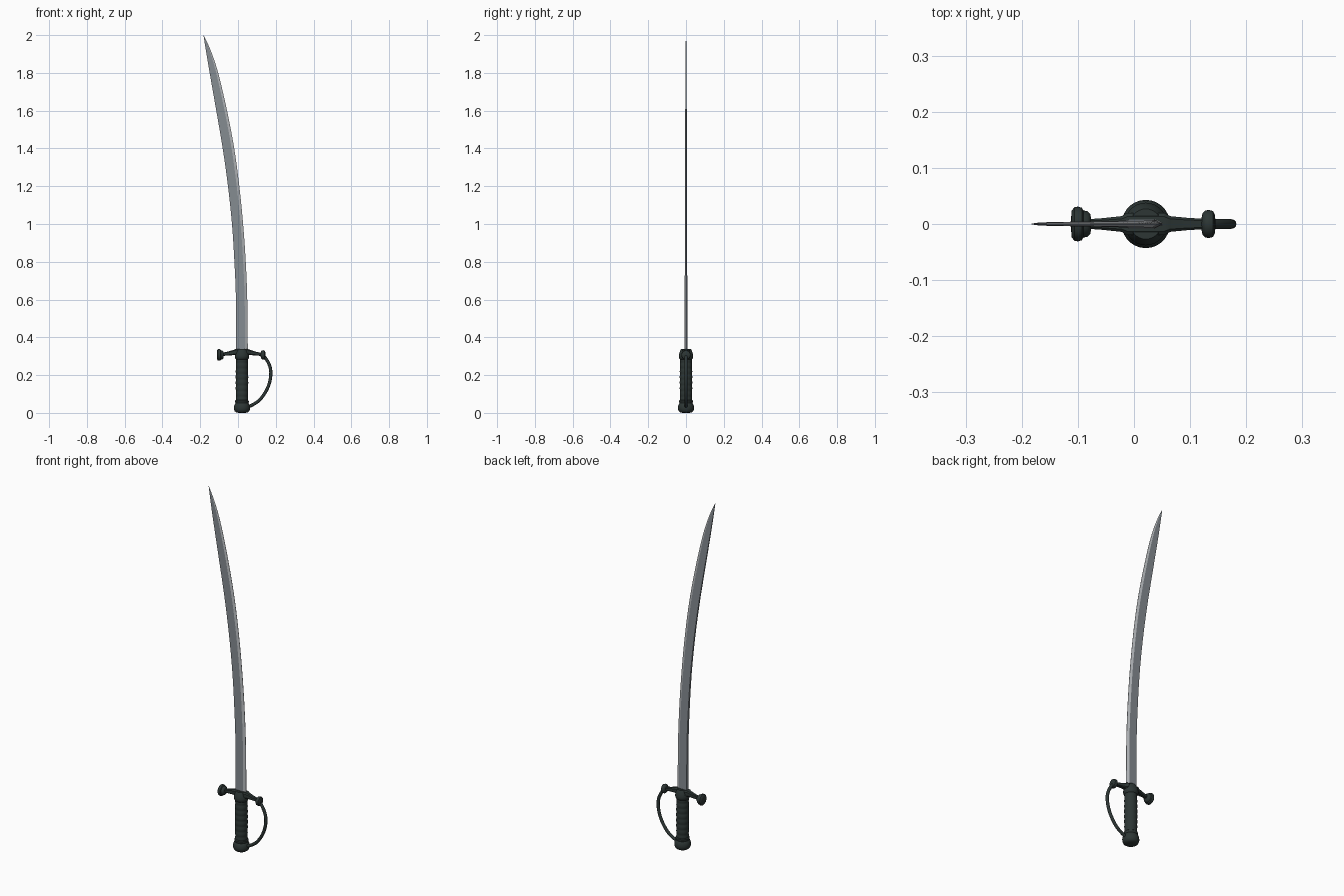
import bpy, bmesh, math
from mathutils import Matrix, Vector

if "Cube" in bpy.data.objects:
    bpy.data.objects.remove(bpy.data.objects["Cube"])


def material(name, rgb):
    m = bpy.data.materials.new(name)
    m.diffuse_color = (*rgb, 1)
    m.use_nodes = True
    m.node_tree.nodes["Principled BSDF"].inputs["Base Color"].default_value = m.diffuse_color
    return m


STEEL = material("steel grey", (0.235, 0.26, 0.285))
EDGE = material("polished edge", (0.46, 0.48, 0.50))
DARK = material("dark green black", (0.026, 0.037, 0.035))
CX = 0.021  # grip axis


def finish(name, bm, mat, angle=35):
    bmesh.ops.recalc_face_normals(bm, faces=bm.faces)
    me = bpy.data.meshes.new(name)
    bm.to_mesh(me)
    bm.free()
    me.materials.append(mat)
    ob = bpy.data.objects.new(name, me)
    bpy.context.collection.objects.link(ob)
    bpy.ops.object.select_all(action='DESELECT')
    ob.select_set(True)
    bpy.context.view_layer.objects.active = ob
    bpy.ops.object.shade_smooth_by_angle(angle=math.radians(angle))
    return ob


def loft(name, rings, mat, angle=35):
    """Skin a list of equal-length closed rings and cap both ends."""
    bm = bmesh.new()
    vs = [[bm.verts.new(p) for p in r] for r in rings]
    n = len(vs[0])
    for a, b in zip(vs, vs[1:]):
        for i in range(n):
            j = (i + 1) % n
            bm.faces.new((a[i], a[j], b[j], b[i]))
    bm.faces.new(vs[0][::-1])
    bm.faces.new(vs[-1])
    return finish(name, bm, mat, angle)


def lathe(name, profile, origin, along_x=False, n=28):
    """Revolve (radius, distance) pairs around z, or around x."""
    rot = Matrix.Rotation(math.pi / 2, 3, 'Y') if along_x else Matrix.Identity(3)
    o = Vector(origin)
    rings = [[o + rot @ Vector((r * math.cos(math.tau * i / n),
                                r * math.sin(math.tau * i / n), d))
              for i in range(n)] for r, d in profile]
    return loft(name, rings, DARK, 40)


def smooth_path(pts, steps=5):
    """Catmull-Rom through tuples of any size."""
    p = [pts[0]] + pts + [pts[-1]]
    out = []
    for k in range(1, len(p) - 2):
        for s in range(steps):
            t = s / steps
            out.append(tuple(0.5 * (2 * b + (c - a) * t + (2*a - 5*b + 4*c - d) * t*t
                                    + (3*b - a - 3*c + d) * t**3)
                             for a, b, c, d in zip(*p[k - 1:k + 3])))
    return out + [pts[-1]]


# Curved blade: z, spine x (concave), edge x (convex), half thickness
stations = [(0.32, -0.010, 0.052, 0.0085), (0.60, -0.011, 0.049, 0.0072),
            (0.80, -0.019, 0.041, 0.0063), (1.00, -0.032, 0.027, 0.0056),
            (1.20, -0.053, 0.007, 0.005), (1.40, -0.081, -0.020, 0.0045),
            (1.60, -0.115, -0.058, 0.004), (1.80, -0.150, -0.105, 0.0033),
            (1.92, -0.170, -0.145, 0.0024), (2.00, -0.183, -0.182, 0.0005)]
rings = []
for z, s, e, h in smooth_path(stations, 4):
    b = s + (e - s) * 0.77  # start of the ground bevel
    rings.append([(s, -h, z), (b, -h, z), (e, -h * 0.12, z),
                  (e, h * 0.12, z), (b, h, z), (s, h, z)])
blade = loft("blade", rings, STEEL, 10)
# Polished bevel along the convex edge
blade.data.materials.append(EDGE)
for f in blade.data.polygons:
    if f.normal.x > 0.2 and abs(f.normal.z) < 0.9:
        f.material_index = 1

# Ridged grip
ridges, z0, z1 = 8, 0.055, 0.295
prof = []
for i in range(ridges * 6 + 1):
    t = i / (ridges * 6)
    swell = 0.0300 + 0.0015 * math.sin(math.pi * t)
    prof.append((swell + 0.002 * abs(math.sin(math.pi * ridges * t)), z0 + (z1 - z0) * t))
lathe("grip", prof, (CX, 0, 0))

# Pommel
lathe("pommel", [(0.015, 0.0), (0.030, 0.002), (0.038, 0.008), (0.042, 0.018),
                 (0.043, 0.028), (0.041, 0.040), (0.037, 0.048), (0.034, 0.052),
                 (0.036, 0.056), (0.036, 0.064), (0.031, 0.069)], (CX, 0, 0))

# Collar under the guard
lathe("collar", [(0.030, 0.282), (0.035, 0.286), (0.038, 0.296), (0.038, 0.306),
                 (0.034, 0.320), (0.030, 0.331), (0.027, 0.337)], (CX, 0, 0))

# Crossguard bar: x, half width y, half height z, centre z
bar = [(-0.092, 0.008, 0.008, 0.309), (-0.060, 0.010, 0.010, 0.313),
       (-0.022, 0.014, 0.014, 0.320), (-0.012, 0.020, 0.016, 0.322),
       (0.054, 0.020, 0.016, 0.322), (0.064, 0.014, 0.014, 0.320),
       (0.095, 0.011, 0.010, 0.314), (0.128, 0.009, 0.008, 0.309)]
rings = []
for x, w, h, z in bar:
    c = 0.35
    rings.append([(x, sy * w * a, z + sz * h * b) for sy, sz, a, b in (
        (1, 1, 1, 1 - c), (1, 1, 1 - c, 1), (-1, 1, 1 - c, 1), (-1, 1, 1, 1 - c),
        (-1, -1, 1, 1 - c), (-1, -1, 1 - c, 1), (1, -1, 1 - c, 1), (1, -1, 1, 1 - c))])
loft("crossguard", rings, DARK, 30)

# Button ends of the crossguard
lathe("left_button", [(0.012, -0.112), (0.024, -0.111), (0.030, -0.106), (0.031, -0.100),
                      (0.029, -0.093), (0.024, -0.090), (0.023, -0.083),
                      (0.018, -0.078), (0.008, -0.076)], (0, 0, 0.307), True)
lathe("right_button", [(0.008, 0.120), (0.019, 0.122), (0.024, 0.127), (0.025, 0.134),
                       (0.023, 0.141), (0.017, 0.144), (0.008, 0.145)], (0, 0, 0.307), True)

# Knuckle bow: round bar from the right button to the pommel
path = smooth_path([(0.134, 0.304), (0.152, 0.281), (0.168, 0.248), (0.174, 0.212),
                    (0.168, 0.165), (0.150, 0.118), (0.118, 0.072), (0.085, 0.047),
                    (0.050, 0.030)], 4)
rings, n = [], 12
for i, (x, z) in enumerate(path):
    a, b = path[max(i - 1, 0)], path[min(i + 1, len(path) - 1)]
    d = Vector((b[0] - a[0], 0, b[1] - a[1])).normalized()
    side = Vector((-d.z, 0, d.x))
    rings.append([Vector((x, 0, z)) + side * 0.0085 * math.cos(math.tau * k / n)
                  + Vector((0, 0.0085 * math.sin(math.tau * k / n), 0)) for k in range(n)])
loft("knuckle_bow", rings, DARK, 40)
